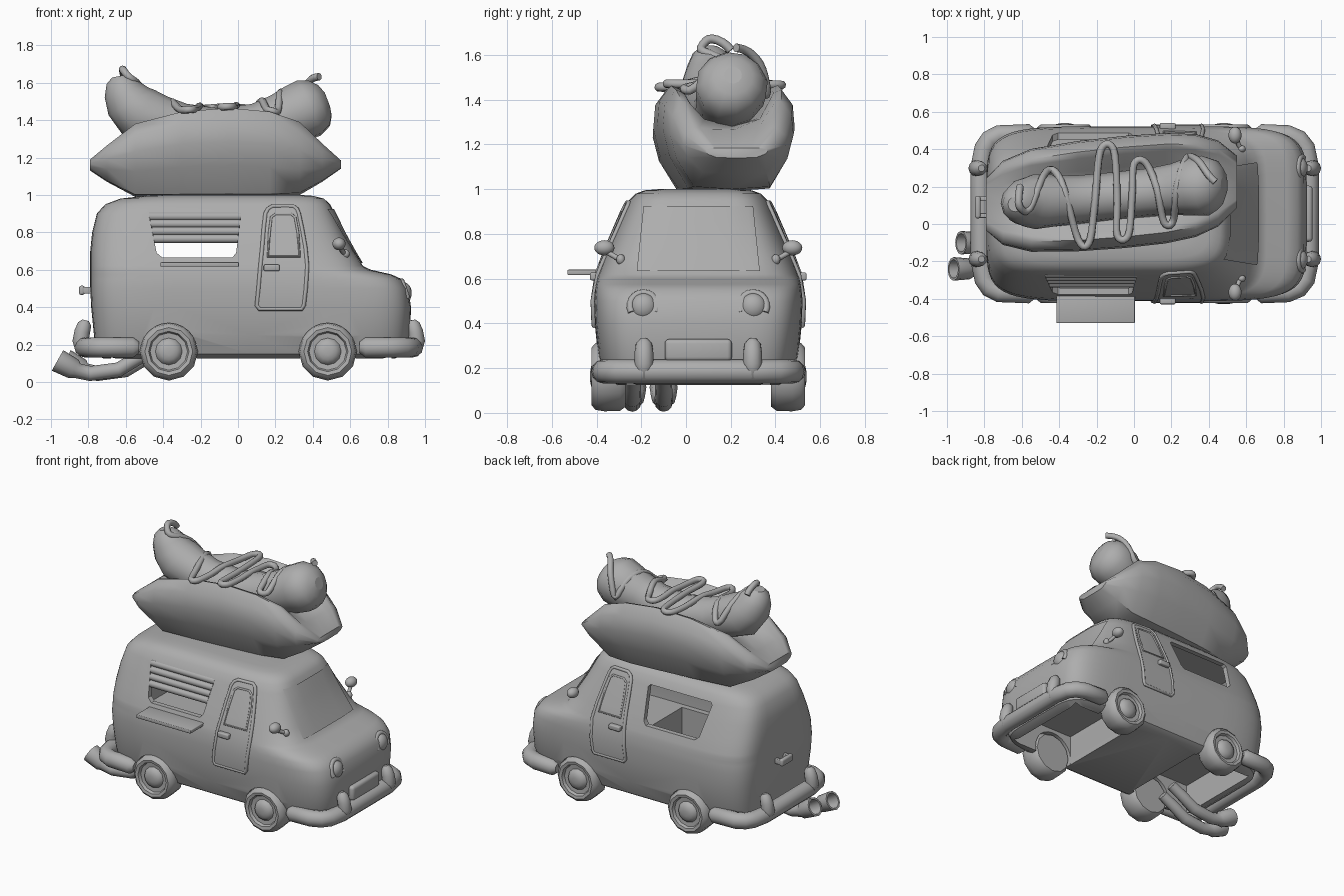
import bpy, bmesh, math
from mathutils import Matrix, Vector

if "Cube" in bpy.data.objects:
    bpy.data.objects.remove(bpy.data.objects["Cube"])

CY = 0.055  # van centre line
grey = bpy.data.materials.new("clay_grey")
grey.diffuse_color = (0.42, 0.42, 0.42, 1)
grey.use_nodes = True
grey.node_tree.nodes["Principled BSDF"].inputs["Base Color"].default_value = grey.diffuse_color


def finish(o, angle=40):
    o.data.materials.clear()
    o.data.materials.append(grey)
    bpy.ops.object.select_all(action='DESELECT')
    o.select_set(True)
    bpy.context.view_layer.objects.active = o
    bpy.ops.object.shade_smooth_by_angle(angle=math.radians(angle))
    return o


def from_bm(name, bm, angle=40):
    bmesh.ops.recalc_face_normals(bm, faces=bm.faces[:])
    me = bpy.data.meshes.new(name)
    bm.to_mesh(me)
    bm.free()
    o = bpy.data.objects.new(name, me)
    bpy.context.collection.objects.link(o)
    return finish(o, angle)


def loft(name, rings, angle=40, closed=True, caps=True):
    bm = bmesh.new()
    vs = [[bm.verts.new(p) for p in r] for r in rings]
    n = len(vs[0])
    for a, b in zip(vs, vs[1:]):
        for i in range(n if closed else n - 1):
            j = (i + 1) % n
            bm.faces.new((a[i], a[j], b[j], b[i]))
    if caps:
        bm.faces.new(vs[0])
        bm.faces.new(vs[-1])
    return from_bm(name, bm, angle)


def tube(name, pts, radii, cyclic=False, res=4):
    cu = bpy.data.curves.new(name, 'CURVE')
    cu.dimensions = '3D'
    cu.bevel_depth = 1
    cu.bevel_resolution = res
    cu.use_fill_caps = True
    s = cu.splines.new('POLY')
    s.points.add(len(pts) - 1)
    s.use_cyclic_u = cyclic
    for i, p in enumerate(pts):
        s.points[i].co = (*p, 1)
        s.points[i].radius = radii if isinstance(radii, float) else radii[i]
    o = bpy.data.objects.new(name, cu)
    bpy.context.collection.objects.link(o)
    bpy.ops.object.select_all(action='DESELECT')
    o.select_set(True)
    bpy.context.view_layer.objects.active = o
    bpy.ops.object.convert(target='MESH')
    return finish(bpy.context.view_layer.objects.active, 50)


def ball(name, loc, scale):
    bm = bmesh.new()
    bmesh.ops.create_uvsphere(bm, u_segments=20, v_segments=12, radius=1,
                              matrix=Matrix.LocRotScale(Vector(loc), None, Vector(scale)))
    return from_bm(name, bm)


def box(name, loc, size, bevel=0.0):
    bm = bmesh.new()
    bmesh.ops.create_cube(bm, size=1, matrix=Matrix.LocRotScale(Vector(loc), None, Vector(size)))
    if bevel:
        bmesh.ops.bevel(bm, geom=bm.edges[:], offset=bevel, segments=3, profile=0.5, affect='EDGES')
    return from_bm(name, bm)


def mirror(o):
    m = o.copy()
    m.data = o.data.copy()
    m.name = "far_" + o.name
    m.data.transform(Matrix.Translation((0, 2 * CY, 0)) @ Matrix.Diagonal((1, -1, 1, 1)))
    m.data.flip_normals()
    bpy.context.collection.objects.link(m)


def cut(target, cutter):
    cutter.hide_render = True
    m = target.modifiers.new("cut", 'BOOLEAN')
    m.operation, m.solver, m.object = 'DIFFERENCE', 'EXACT', cutter
    bpy.context.view_layer.objects.active = target
    bpy.ops.object.modifier_apply(modifier=m.name)
    bpy.data.objects.remove(cutter)


def interp(table, t):
    for a, b in zip(table, table[1:]):
        if t <= b[0]:
            k = max(0, (t - a[0]) / (b[0] - a[0]))
            return [p + (q - p) * k for p, q in zip(a[1:], b[1:])]
    return list(table[-1][1:])


# Van body: height, back x, front x, half width, squareness of plan
LEVELS = [(0.125, -.72, .84, .37, 6), (0.15, -.76, .885, .41, 6), (0.25, -.77, .92, .448, 6),
          (0.40, -.785, .925, .463, 6), (0.50, -.79, .91, .467, 6), (0.55, -.79, .875, .463, 5.8),
          (0.575, -.79, .82, .459, 5.7), (0.60, -.79, .71, .455, 5.6), (0.62, -.79, .668, .449, 5.5),
          (0.70, -.79, .62, .42, 5.2), (0.80, -.78, .565, .378, 5), (0.90, -.755, .517, .335, 5),
          (0.95, -.71, .492, .31, 5), (0.98, -.63, .46, .28, 5), (0.995, -.50, .40, .24, 5),
          (1.0, -.40, .33, .18, 5)]


def plan(z, b, f, w, n, count=56):
    ring = []
    for i in range(count):
        a = 2 * math.pi * i / count
        c, s = math.cos(a), math.sin(a)
        ring.append(((b + f) / 2 + (f - b) / 2 * math.copysign(abs(c) ** (2 / n), c),
                     CY + w * math.copysign(abs(s) ** (2 / n), s), z))
    return ring


def side(x, z, off=0.0):
    b, f, w, n = interp(LEVELS, z)
    t = min(1, abs((x - (b + f) / 2) / ((f - b) / 2)))
    return (x, CY - w * (1 - t ** n) ** (1 / n) - off, z)


def nose(y, z, off=0.0):
    b, f, w, n = interp(LEVELS, z)
    return ((b + f) / 2 + (f - b) / 2 * (1 - min(1, abs(y) / w) ** n) ** (1 / n) + off, CY + y, z)


body = loft("van_body", [plan(*l) for l in LEVELS], 35)
cut(body, loft("cabin_cutter", [plan(z, b + .04, f - .04, w - .035, n)
                               for z, b, f, w, n in LEVELS if .35 < z < .96]))
cut(body, box("floor_cutter", (.055, CY, .29), (.42, .78, .25)))
hatch = [(-.475, .89), (-.46, .905), (0, .905), (.015, .89), (-.01, .69), (-.03, .665),
         (-.405, .665), (-.435, .69)]
cut(body, loft("hatch_cutter", [[(x, y, z) for x, z in hatch] for y in (-.8, .9)]))
for wx in (-.37, .48):
    arch = [(wx + .152 * math.cos(a * math.pi / 12), .163 + .152 * math.sin(a * math.pi / 12))
            for a in range(24)]
    cut(body, loft("arch_cutter", [[(x, y, z) for x, z in arch] for y in (-.8, .9)]))
cut(body, box("front_well_cutter", (.575, CY, .2), (.49, .64, .28)))
cut(body, box("rear_well_cutter", (-.445, CY, .2), (.47, .64, .28)))
finish(body, 35)

# Windscreen plate
rows = [[nose(y * (.275 - .03 * k / 6), .635 + .29 * k / 6, .009) for y in
         (-1, -.9, -.5, 0, .5, .9, 1)] for k in range(7)]
loft("windscreen", rows, closed=False, caps=False)

# Doors
DOOR = [(.39, .115, .34), (.41, .10, .352), (.5, .11, .362), (.62, .12, .37), (.72, .13, .36),
        (.82, .138, .342), (.90, .147, .325), (.925, .16, .315), (.94, .185, .295)]
panel = loft("door_panel", [[side(a + (b - a) * k / 4, z, .008) for k in range(5)]
                           for z, a, b in DOOR], closed=False, caps=False)
edge = [side(a, z, .004) for z, a, b in DOOR] + [side(b, z, .004) for z, a, b in reversed(DOOR)]
trim = tube("door_trim", edge, .011, True, 2)
glass = [(.67, .16, .33), (.80, .168, .32), (.88, .178, .305), (.897, .2, .285)]
rim = [side(a, z, .007) for z, a, b in glass] + [side(b, z, .007) for z, a, b in reversed(glass)]
frame = tube("door_window_frame", rim, .007, True, 2)
handle = box("door_handle", (.18, side(.18, .61)[1] - .015, .61), (.085, .035, .035), .008)
for o in (panel, trim, frame, handle):
    mirror(o)

# Serving hatch: rolled shutter and counter
for k in range(4):
    z = .885 - .04 * k
    inset = .008 * k
    y = side(-.2, z)[1] + .022
    tube("shutter_slat", [(-.475 + inset, y, z), (.015 - inset * .6, y, z)], .023)
box("counter", (-.205, -.455, .628), (.42, .15, .024), .005)

# Wheels: radius, outward distance
TYRE = [(.02, .484), (.045, .479), (.064, .466), (.072, .452), (.10, .455), (.108, .474), (.128, .478),
        (.149, .46), (.156, .42), (.154, .35), (.135, .325), (.02, .325)]
for wx, n in ((-.37, "rear_wheel"), (.48, "front_wheel")):
    mirror(loft(n, [[(wx + r * math.cos(a * math.pi / 6), CY - d, .163 + r * math.sin(a * math.pi / 6))
                    for a in range(12)] for r, d in TYRE], 45))

# Bumpers with overriders
for n, path in (("front", [(.65, .425), (.68, .425), (.82, .42), (.88, .395), (.915, .35), (.935, .25)]),
                ("rear", [(-.53, .425), (-.56, .425), (-.72, .42), (-.77, .395), (-.80, .35), (-.82, .25)])):
    pts = [(x, CY + y, .185) for x, y in path] + [(x, CY - y, .185) for x, y in reversed(path)]
    tube(n + "_bumper", pts, [.03] + [.054] * 10 + [.03])
    x, s = path[-1][0], (1 if n == "front" else -1)
    mirror(tube(n + "_overrider", [(x + s * dx, CY - .243, z) for dx, z in
                                  ((.005, .15), (.01, .165), (.022, .22), (.012, .27), (0, .31), (-.005, .33))],
                [.02, .038, .043, .042, .036, .018]))
box("front_plate", (.93, CY, .28), (.05, .30, .10), .02)
box("rear_handle", (-.835, .09, .49), (.03, .12, .05), .012)
for dy in (-.045, .045):
    box("rear_handle_post", (-.80, .09 + dy, .49), (.06, .025, .035), .005)

# Headlights with brows
mirror(ball("headlight", (.882, CY - .245, .475), (.047, .06, .06)))
mirror(tube("headlight_brow", [(.895 - .02 * math.sin(a), CY - .245 + .06 * math.cos(a), .477 + .06 * math.sin(a))
                               for a in [math.pi * (k / 12 * 1.3 - .15) for k in range(13)]], .016))

# Wing mirrors
foot = Vector(side(.575, .685))
for o in (ball("wing_mirror", (.54, CY - .42, .738), (.035, .045, .034)),
          tube("mirror_stalk", [(.545, CY - .41, .72), (.56, foot.y - .02, .695), foot], .012),
          ball("mirror_foot", foot, (.022, .02, .024))):
    mirror(o)

# Twin exhausts with open flared tips: x, z, radius
PIPE = [(-.45, .17, .035), (-.54, .125, .038), (-.64, .065, .04), (-.79, .045, .04), (-.86, .06, .042),
        (-.88, .07, .056), (-.965, .115, .063), (-.965, .115, .05), (-.89, .075, .045)]
DIRS = [(-.86, -.5), (-.86, -.5), (-.96, -.25), (-1, .06), (-.9, .42)] + [(-.87, .49)] * 4
for y, dx in ((-.24, 0), (-.10, .04)):
    loft("exhaust", [[(x + dx - dz * r * math.sin(a * math.pi / 6), y + r * math.cos(a * math.pi / 6),
                       z + dxx * r * math.sin(a * math.pi / 6)) for a in range(12)]
                     for (x, z, r), (dxx, dz) in zip(PIPE, DIRS)], 45)

# Bun: x, bottom, rim height, half width, hollow depth
BUN = [(-.79, 1.13, 1.19, .14, 0), (-.70, 1.07, 1.265, .225, .1), (-.55, .99, 1.38, .275, .6),
       (-.30, .99, 1.445, .295, 1), (-.05, .99, 1.465, .30, 1), (.17, .99, 1.445, .295, 1),
       (.33, 1.0, 1.39, .275, .7), (.45, 1.07, 1.275, .23, .1), (.55, 1.14, 1.185, .14, 0)]
U = [(-.80, 1), (-.97, .85), (-1, .62), (-.9, .35), (-.62, .03), (0, 0), (.62, .03), (.9, .35), (1, .62),
     (.97, .85), (.80, 1), (.68, .97), (.45, .72), (0, .6), (-.45, .72), (-.68, .97)]


def bun_y(x):
    return .165 + .09 * (x + .12)


loft("bun", [[(x, bun_y(x) + u * w, b + (v if i < 11 else 1 - (1 - v) * d) * (t - b))
              for i, (u, v) in enumerate(U)] for x, b, t, w, d in BUN], 45)

# Sausage: x, y, z, radius
DOG = [(-.635, .105, 1.635, .04), (-.63, .105, 1.61, .075), (-.615, .11, 1.56, .105), (-.585, .115, 1.50, .13),
       (-.53, .12, 1.44, .148), (-.42, .125, 1.395, .138), (-.3, .13, 1.36, .13), (-.1, .15, 1.335, .128),
       (.1, .17, 1.36, .13), (.22, .185, 1.40, .14), (.31, .20, 1.435, .158), (.38, .205, 1.465, .162),
       (.435, .21, 1.49, .135), (.465, .21, 1.505, .09), (.478, .21, 1.51, .04)]
tube("sausage", [d[:3] for d in DOG], [d[3] for d in DOG], res=4)

# Sauce squiggle resting on sausage and bun
ZIG = [(-.61, .20), (-.615, .10), (-.56, .08), (-.47, .28), (-.39, .23), (-.30, -.08), (-.24, -.10), (-.21, .1),
       (-.18, .39), (-.11, .40), (-.09, .15), (-.09, -.06), (-.03, -.06), (-.01, .15), (.0, .32), (.06, .33),
       (.12, .2), (.16, .01), (.21, .02), (.23, .2), (.28, .35), (.34, .34), (.40, .26), (.44, .22)]


def rest(x, y):
    rim_z = interp([(b[0], b[2]) for b in BUN], x)[0]
    yc, zc, r = interp(DOG, x)
    d = abs(y - yc)
    return max(rim_z, zc + math.sqrt(max(0, r * r - d * d)) - 4 * max(0, d - r)) + .008


pts = []
P = [Vector(p) for p in [ZIG[0]] + ZIG + [ZIG[-1]]]
for a, b, c, d in zip(P, P[1:], P[2:], P[3:]):
    for k in range(5):
        t = k / 5
        q = .5 * (2 * b + (c - a) * t + (2 * a - 5 * b + 4 * c - d) * t * t + (3 * b - a - 3 * c + d) * t ** 3)
        pts.append((q.x, q.y, rest(q.x, q.y)))
for _ in range(2):  # relax heights
    pts = [pts[0]] + [(b[0], b[1], (a[2] + 2 * b[2] + c[2]) / 4) for a, b, c in zip(pts, pts[1:], pts[2:])] + [pts[-1]]
tube("sauce", pts, .02, res=2)
